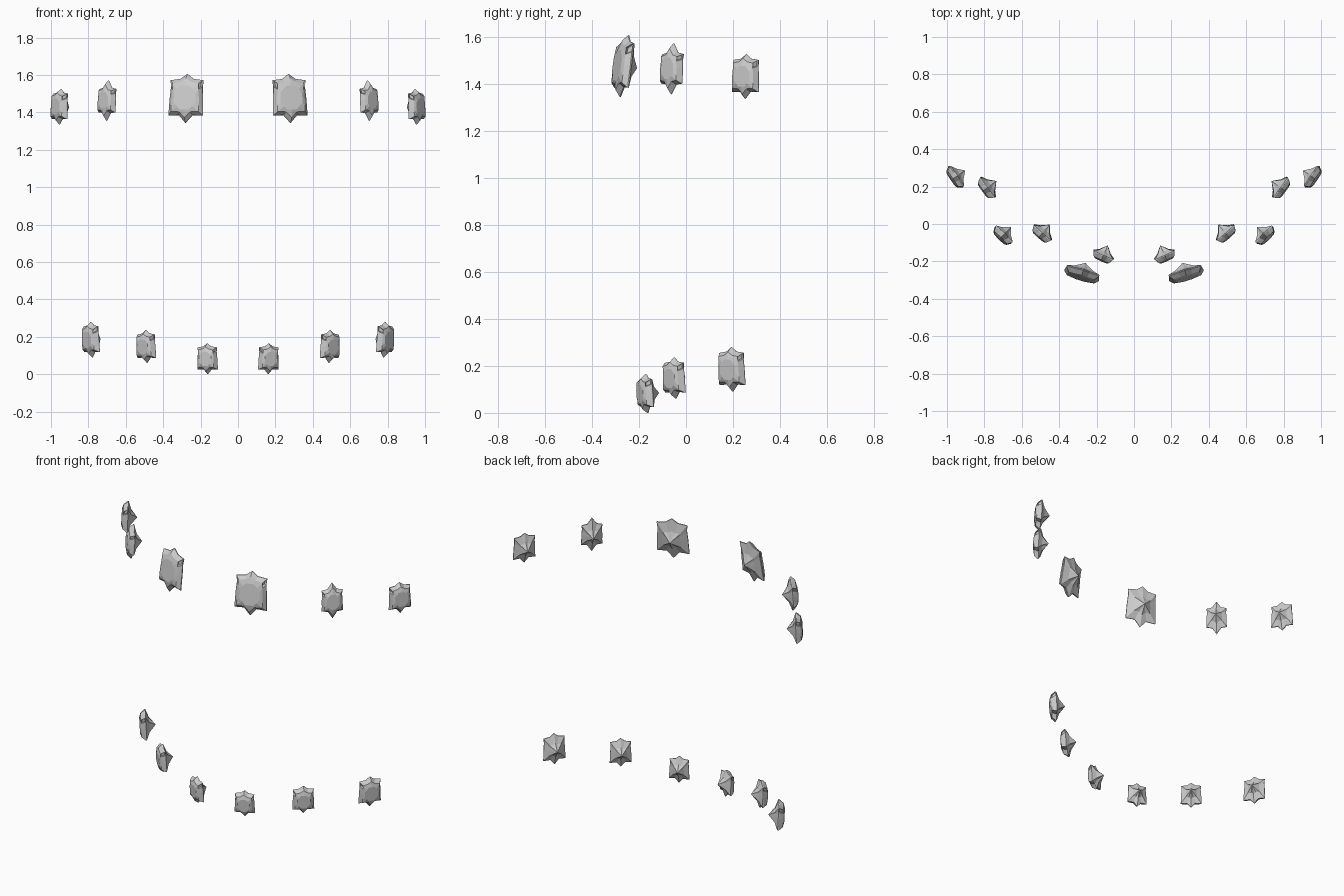
import bpy, bmesh, math
from mathutils import Vector, Matrix

if "Cube" in bpy.data.objects:
    bpy.data.objects.remove(bpy.data.objects["Cube"])

# half outlines of the girdle, top to bottom, in half-width / half-height units
BROAD = [(0, 1), (.36, .80), (.92, .74), (.88, .46), (.93, .02), (.95, -.40),
         (.97, -.70), (.38, -.68), (0, -1)]
SLIM = [(0, 1), (.42, .64), (.95, .57), (.88, .36), (.93, .02), (.93, -.33),
        (.95, -.58), (.42, -.62), (0, -1)]


def gem(name, outline, w, h, d, yaw, tilt, centre, table):
    loop = outline + [(-x, z) for x, z in outline[-2:0:-1]]
    n = len(loop)
    bm = bmesh.new()

    def ring(y, pts):
        return [bm.verts.new((x, y, z)) for x, z in pts]

    girdle = [(x * w / 2, z * h / 2) for x, z in loop]
    # octagonal table on the front
    octagon = []
    for i in range(n):
        a = 2 * math.pi * i / n
        r = table * (1 if i % 2 else math.cos(math.pi / 8))
        octagon.append((math.sin(a) * r * w / 2, math.cos(a) * r * min(h * .8, w * 1.25) / 2))
    crown = [(.72 * gx + .16 * ox, .72 * gz + .16 * oz) for (gx, gz), (ox, oz) in zip(girdle, octagon)]
    pavilion = [(x * .55, z * .46) for x, z in girdle]
    rings = [ring(-.38 * d, octagon), ring(-.29 * d, crown), ring(-.04 * d, girdle),
             ring(.02 * d, girdle), ring(.22 * d, pavilion)]
    bm.faces.new(rings[0])
    dents = []
    for k in range(4):
        for i in range(n):
            j = (i + 1) % n
            f = bm.faces.new((rings[k][i], rings[k][j], rings[k + 1][j], rings[k + 1][i]))
            if k == 1 and i in (2, n - 3):
                dents.append(f)
    # pointed back
    tip = bm.verts.new((0, .62 * d, 0))
    for i in range(n):
        bm.faces.new((rings[4][i], rings[4][(i + 1) % n], tip))
    bmesh.ops.recalc_face_normals(bm, faces=bm.faces)
    # chipped upper corners
    for f in dents:
        bmesh.ops.inset_individual(bm, faces=[f], thickness=.025 * w, depth=-.06 * w)

    # turn to face outward, lean, then centre the bounds on the read position
    bm.transform(Matrix.Rotation(math.radians(yaw), 4, 'Z') @ Matrix.Rotation(math.radians(-tilt), 4, 'X'))
    lo = Vector([min(v.co[i] for v in bm.verts) for i in range(3)])
    hi = Vector([max(v.co[i] for v in bm.verts) for i in range(3)])
    bmesh.ops.translate(bm, verts=bm.verts, vec=Vector(centre) - (lo + hi) / 2)

    # right gem and its mirrored twin
    for side in ("right", "left"):
        if side == "left":
            bm.transform(Matrix.Scale(-1, 4, (1, 0, 0)))
            bmesh.ops.reverse_faces(bm, faces=bm.faces)
        me = bpy.data.meshes.new(name + "_" + side)
        bm.to_mesh(me)
        bpy.context.collection.objects.link(bpy.data.objects.new(me.name, me))
    bm.free()


# upper row
gem("upper_inner_gem", BROAD, .20, .265, .09, 17, 8, (.278, -.263, 1.474), .66)
gem("upper_middle_gem", SLIM, .13, .217, .09, 45, 4, (.70, -.06, 1.463), .60)
gem("upper_outer_gem", BROAD, .14, .19, .09, 56, 3, (.953, .253, 1.43), .62)
# lower row
gem("lower_inner_gem", BROAD, .122, .165, .09, 24, -3, (.162, -.163, .0825), .62)
gem("lower_middle_gem", BROAD, .13, .175, .092, 41, -3, (.49, -.05, .148), .62)
gem("lower_outer_gem", BROAD, .138, .19, .092, 54, -3, (.785, .196, .185), .62)
